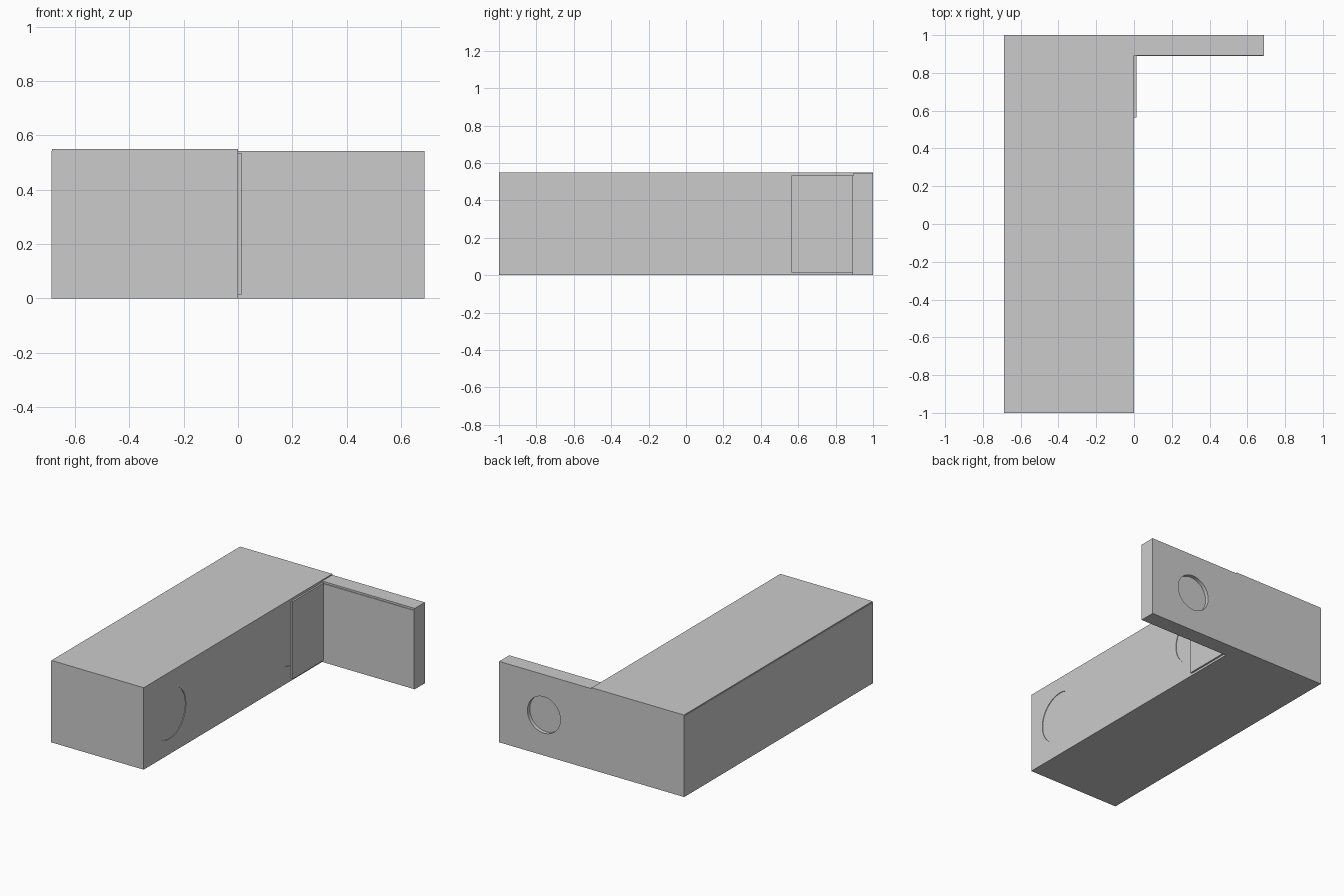
import bpy, math

if "Cube" in bpy.data.objects:
    bpy.data.objects.remove(bpy.data.objects["Cube"])


def box(name, lo, hi):
    """Axis-aligned box between two corners."""
    bpy.ops.mesh.primitive_cube_add(size=1)
    ob = bpy.context.object
    ob.name = name
    ob.location = [(a + b) / 2 for a, b in zip(lo, hi)]
    ob.scale = [b - a for a, b in zip(lo, hi)]
    bpy.ops.object.transform_apply(location=True, rotation=False, scale=True)
    return ob


def round_recess(target, center, radius, depth, rotation):
    """Sink a shallow round pocket, centred on the surface point."""
    bpy.ops.mesh.primitive_cylinder_add(vertices=64, radius=radius, depth=depth * 2,
                                        location=center, rotation=rotation)
    cutter = bpy.context.object
    cutter.hide_render = True
    mod = target.modifiers.new("recess", 'BOOLEAN')
    mod.operation = 'DIFFERENCE'
    mod.solver = 'EXACT'
    mod.object = cutter
    bpy.context.view_layer.objects.active = target
    bpy.ops.object.modifier_apply(modifier=mod.name)
    bpy.data.objects.remove(cutter, do_unlink=True)


# Long main block with a thin lid
body = box("main_block", (-0.687, -1, 0), (0, 1, 0.543))
lid = box("lid", (-0.685, -1, 0.543), (0, 1, 0.55))

# Two very shallow round pockets in the right side
for y in (-0.723, 0.578):
    round_recess(body, (0, y, 0.272), 0.17, 0.004, (0, math.pi / 2, 0))

# End panel sticking out to the right, with a finger pocket in its back
panel = box("end_panel", (0, 0.893, 0), (0.687, 1, 0.543))
round_recess(panel, (0.355, 1, 0.272), 0.122, 0.025, (math.pi / 2, 0, 0))

# Thin facing on the front of the end panel
box("panel_facing", (0.004, 0.889, 0.004), (0.685, 0.893, 0.53))

# Small hinge plate lying against the block
box("hinge_plate", (0, 0.563, 0.014), (0.012, 0.893, 0.534))
